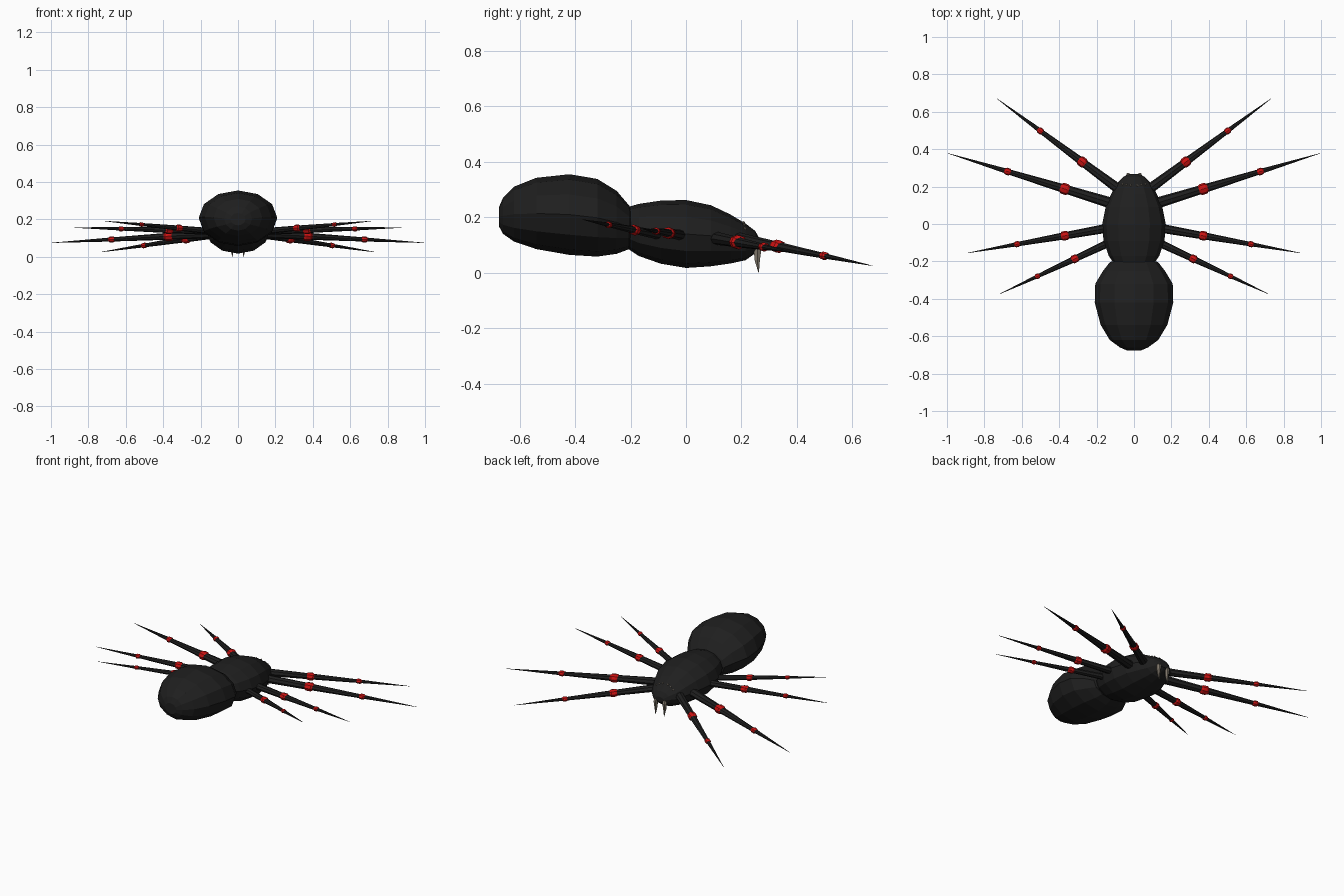
import bpy, bmesh, math
from mathutils import Vector, Matrix

if "Cube" in bpy.data.objects:
    bpy.data.objects.remove(bpy.data.objects["Cube"])


def material(name, rgb):
    m = bpy.data.materials.new(name)
    m.diffuse_color = (*rgb, 1)
    m.use_nodes = True
    m.node_tree.nodes["Principled BSDF"].inputs["Base Color"].default_value = m.diffuse_color
    return m


BLACK = material("charcoal black", (0.0135, 0.0135, 0.0135))
RED = material("joint red", (0.60, 0.006, 0.006))
BONE = material("fang bone", (0.22, 0.19, 0.15))


def finish(bm, name, mat):
    bmesh.ops.recalc_face_normals(bm, faces=bm.faces)
    me = bpy.data.meshes.new(name)
    bm.to_mesh(me)
    bm.free()
    me.materials.append(mat)
    ob = bpy.data.objects.new(name, me)
    bpy.context.collection.objects.link(ob)
    return ob


def skin(bm, rings):
    """Join rings of points into a closed tube."""
    rows = [[bm.verts.new(p) for p in r] for r in rings]
    n = len(rows[0])
    for a, b in zip(rows, rows[1:]):
        for i in range(n):
            j = (i + 1) % n
            bm.faces.new((a[i], a[j], b[j], b[i]))
    bm.faces.new(rows[0])
    bm.faces.new(rows[-1])


def body(name, sections, sides=12):
    """Sections are (y, half width, bottom z, top z)."""
    rings = []
    for y, w, lo, hi in sections:
        mid, h = (lo + hi) / 2, (hi - lo) / 2
        rings.append([(w * math.sin(2 * math.pi * i / sides), y,
                       mid + h * math.cos(2 * math.pi * i / sides))
                      for i in range(sides)])
    bm = bmesh.new()
    skin(bm, rings)
    return finish(bm, name, BLACK)


def rod(name, mat, points, radii, sides=8, squash=0.8):
    """Tapered tube through points, slightly flattened vertically."""
    axis = (points[-1] - points[0]).normalized()
    side = axis.cross(Vector((0, 0, 1))).normalized()
    up = side.cross(axis)
    rings = []
    for p, r in zip(points, radii):
        rings.append([p + side * r * math.cos(2 * math.pi * i / sides)
                      + up * r * squash * math.sin(2 * math.pi * i / sides)
                      for i in range(sides)])
    bm = bmesh.new()
    skin(bm, rings)
    return finish(bm, name, mat)


# Abdomen and thorax
body("abdomen", [(-0.675, 0.04, 0.168, 0.235), (-0.66, 0.075, 0.14, 0.27),
                 (-0.62, 0.13, 0.112, 0.31), (-0.54, 0.178, 0.085, 0.342),
                 (-0.42, 0.21, 0.064, 0.355), (-0.32, 0.207, 0.058, 0.338),
                 (-0.25, 0.165, 0.068, 0.295), (-0.205, 0.13, 0.085, 0.242),
                 (-0.185, 0.08, 0.11, 0.21)])
body("thorax", [(-0.215, 0.105, 0.09, 0.235), (-0.17, 0.135, 0.06, 0.248),
                (-0.09, 0.163, 0.032, 0.26), (0.0, 0.17, 0.017, 0.262),
                (0.09, 0.152, 0.023, 0.243), (0.16, 0.122, 0.033, 0.21),
                (0.215, 0.093, 0.045, 0.177), (0.25, 0.06, 0.07, 0.15),
                (0.266, 0.03, 0.088, 0.12)])

# Legs: root, tip, root radius, fractions along the leg of the two joints
LEGS = [
    ("front_leg", (0.08, 0.185, 0.125), (0.735, 0.672, 0.025), 0.027, 0.30, 0.643),
    ("second_leg", (0.10, 0.105, 0.125), (0.995, 0.378, 0.075), 0.030, 0.302, 0.643),
    ("third_leg", (0.10, -0.015, 0.135), (0.89, -0.155, 0.157), 0.025, 0.342, 0.665),
    ("rear_leg", (0.10, -0.085, 0.133), (0.72, -0.375, 0.192), 0.022, 0.35, 0.672),
]
for sx, tag in ((1, "right"), (-1, "left")):
    for name, root, tip, r, j1, j2 in LEGS:
        a = Vector((root[0] * sx, root[1], root[2]))
        b = Vector((tip[0] * sx, tip[1], tip[2]))
        d = (b - a).normalized()
        rod(f"{tag}_{name}", BLACK,
            [a, a.lerp(b, j1), a.lerp(b, j2), b],
            [r, r * 0.78, r * 0.46, 0.0008])
        # Red joint knobs
        for k, (t, s) in enumerate(((j1, 1.0), (j2, 0.64))):
            c, h = a.lerp(b, t), r * s * 0.9
            rod(f"{tag}_{name}_joint_{k + 1}", RED,
                [c - d * h, c - d * h * 0.5, c + d * h * 0.5, c + d * h],
                [r * s * 0.7, r * s, r * s, r * s * 0.65], squash=0.85)

    # Curved fang
    path = [(0.03, 0.245, 0.115, 0.014), (0.031, 0.258, 0.085, 0.016),
            (0.031, 0.257, 0.045, 0.011), (0.03, 0.262, 0.0, 0.001)]
    bm = bmesh.new()
    skin(bm, [[(sx * x + r * 0.8 * math.cos(math.tau * i / 6),
                y + r * math.sin(math.tau * i / 6), z) for i in range(6)]
              for x, y, z, r in path])
    finish(bm, f"{tag}_fang", BONE)

    # Small eyes
    for k, (x, y, z) in enumerate(((0.018, 0.207, 0.18), (0.04, 0.21, 0.171),
                                   (0.06, 0.213, 0.159))):
        bm = bmesh.new()
        bmesh.ops.create_icosphere(bm, subdivisions=1, radius=0.006,
                                   matrix=Matrix.Translation((sx * x, y, z)))
        finish(bm, f"{tag}_eye_{k + 1}", BONE)
